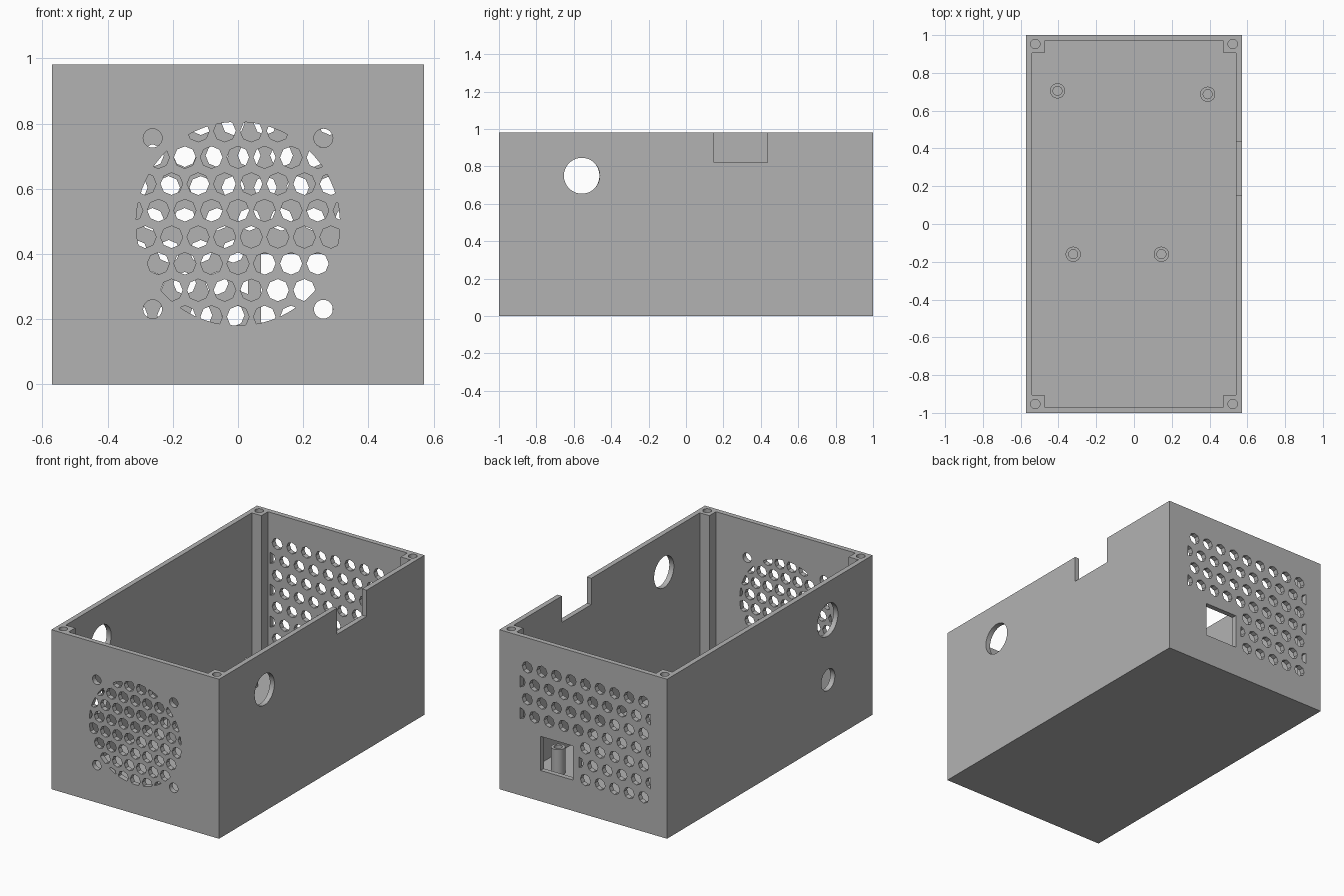
import bpy, bmesh, math

cube = bpy.data.objects.get("Cube")
if cube:
    bpy.data.objects.remove(cube, do_unlink=True)

grey = bpy.data.materials.new("light_grey_plastic")
grey.use_nodes = True
grey.diffuse_color = (0.45, 0.45, 0.45, 1)
grey.node_tree.nodes["Principled BSDF"].inputs["Base Color"].default_value = (0.45, 0.45, 0.45, 1)

W, L, H, T = 0.571, 1.0, 0.982, 0.031   # half width, half length, height, wall


def rect(u0, u1, v0, v1):
    return [(u0, v0), (u1, v0), (u1, v1), (u0, v1)]


def circle(u, v, r, n=32):
    return [(u + r * math.cos(2 * math.pi * i / n),
             v + r * math.sin(2 * math.pi * i / n)) for i in range(n)]


def clip(poly, planes):
    """Keep the part of a convex polygon where a*u + b*v <= c for each plane."""
    for a, b, c in planes:
        out = []
        for i, q in enumerate(poly):
            p = poly[i - 1]
            dp, dq = a * p[0] + b * p[1] - c, a * q[0] + b * q[1] - c
            if dp * dq < 0:
                t = dp / (dp - dq)
                out.append((p[0] + t * (q[0] - p[0]), p[1] + t * (q[1] - p[1])))
            if dq <= 0:
                out.append(q)
        poly = out
    return poly


def area(poly):
    return 0.5 * abs(sum(poly[i - 1][0] * q[1] - q[0] * poly[i - 1][1]
                         for i, q in enumerate(poly)))


PLACE = {"x": lambda u, v, w: (w, u, v),
         "y": lambda u, v, w: (u, w, v),
         "z": lambda u, v, w: (u, v, w)}


def prisms(name, items):
    """One object made of extruded outlines: (outline, axis, start, end)."""
    bm = bmesh.new()
    for poly, axis, a, b in items:
        put = PLACE[axis]
        lo = [bm.verts.new(put(u, v, a)) for u, v in poly]
        hi = [bm.verts.new(put(u, v, b)) for u, v in poly]
        bm.faces.new(lo)
        bm.faces.new(hi)
        for i in range(len(poly)):
            bm.faces.new((lo[i - 1], lo[i], hi[i], hi[i - 1]))
    bmesh.ops.recalc_face_normals(bm, faces=bm.faces)
    mesh = bpy.data.meshes.new(name)
    bm.to_mesh(mesh)
    bm.free()
    mesh.materials.append(grey)
    ob = bpy.data.objects.new(name, mesh)
    bpy.context.collection.objects.link(ob)
    return ob


def select(ob):
    bpy.ops.object.select_all(action="DESELECT")
    ob.select_set(True)
    bpy.context.view_layer.objects.active = ob


def cut(ob, items):
    cutter = prisms("cutter", items)
    cutter.hide_render = True
    mod = ob.modifiers.new("cut", "BOOLEAN")
    mod.operation, mod.solver, mod.object = "DIFFERENCE", "EXACT", cutter
    select(ob)
    bpy.ops.object.modifier_apply(modifier=mod.name)
    bpy.data.objects.remove(cutter, do_unlink=True)


def smooth(ob):
    select(ob)
    bpy.ops.object.shade_smooth_by_angle(angle=math.radians(30))


# Enclosure: hollowed block whose cavity leaves a square post in each corner
box = prisms("enclosure", [(rect(-W, W, -L, L), "z", 0, H)])
ix, iy, px, py = W - T, L - T, W - 0.096, L - 0.095
quarter = [(ix, py), (px, py), (px, iy)]
cavity = (quarter + [(-x, y) for x, y in reversed(quarter)]
          + [(-x, -y) for x, y in quarter] + [(x, -y) for x, y in reversed(quarter)])
cut(box, [(cavity, "z", T, H + 0.1)])

holes = []

# Fan grille in the front wall: staggered holes trimmed to a disc
front = ("y", -L - 0.05, -L + 0.06)
FZ, FR, S = 0.493, 0.3125, 0.0815
disc = []
for i in range(64):
    c, s = math.cos(math.pi * i / 32), math.sin(math.pi * i / 32)
    disc.append((c, s, FR + s * FZ))
for row in range(-5, 6):
    for col in range(-5, 6):
        u = (col + 0.5 * ((row + 1) % 2)) * S
        poly = clip(circle(u, 0.452 + row * S, 0.034, 8), disc)
        if len(poly) > 2 and area(poly) > 0.00005:
            holes.append((poly, *front))
for sx in (-1, 1):
    for sz in (-1, 1):
        holes.append((circle(sx * 0.262, FZ + sz * 0.2625, 0.029, 24), *front))

# Vent holes and socket window in the back wall
back = ("y", L - 0.06, L + 0.05)
P = 0.099
for row in range(7):
    right_edge = 0.43 if row < 4 else 0.03
    for col in range(-1, 10):
        u = 0.381 - (col + 0.5 * (row % 2)) * P
        poly = clip(circle(u, 0.80 - row * 0.098, 0.035, 8),
                    [(1, 0, right_edge), (-1, 0, 0.46)])
        if len(poly) > 2 and area(poly) > 0.0005:
            holes.append((poly, *back))
holes.append((rect(0.07, 0.29, 0.19, 0.40), *back))

# Side wall openings: cable holes and the rim notch
left_wall = ("x", W - 0.06, W + 0.05)
right_wall = ("x", -W - 0.05, -W + 0.06)
holes.append((circle(-0.557, 0.75, 0.096, 48), *left_wall))
holes.append((circle(-0.563, 0.75, 0.1, 48), *right_wall))
holes.append((circle(-0.567, 0.38, 0.066, 48), *right_wall))
holes.append((rect(0.15, 0.436, 0.82, H + 0.1), *left_wall))

# Screw holes in the corner posts
for sx in (-1, 1):
    for sy in (-1, 1):
        holes.append((circle(sx * 0.523, sy * 0.953, 0.025, 24), "z", H - 0.25, H + 0.1))
cut(box, holes)
smooth(box)

# Board standoffs on the floor
for i, (x, y) in enumerate([(-0.405, 0.705), (0.39, 0.687), (-0.322, -0.16), (0.145, -0.16)]):
    post = prisms(f"standoff_{i + 1}", [(circle(x, y, 0.04), "z", T - 0.01, 0.19)])
    cut(post, [(circle(x, y, 0.024), "z", T + 0.01, 0.25)])
    smooth(post)
